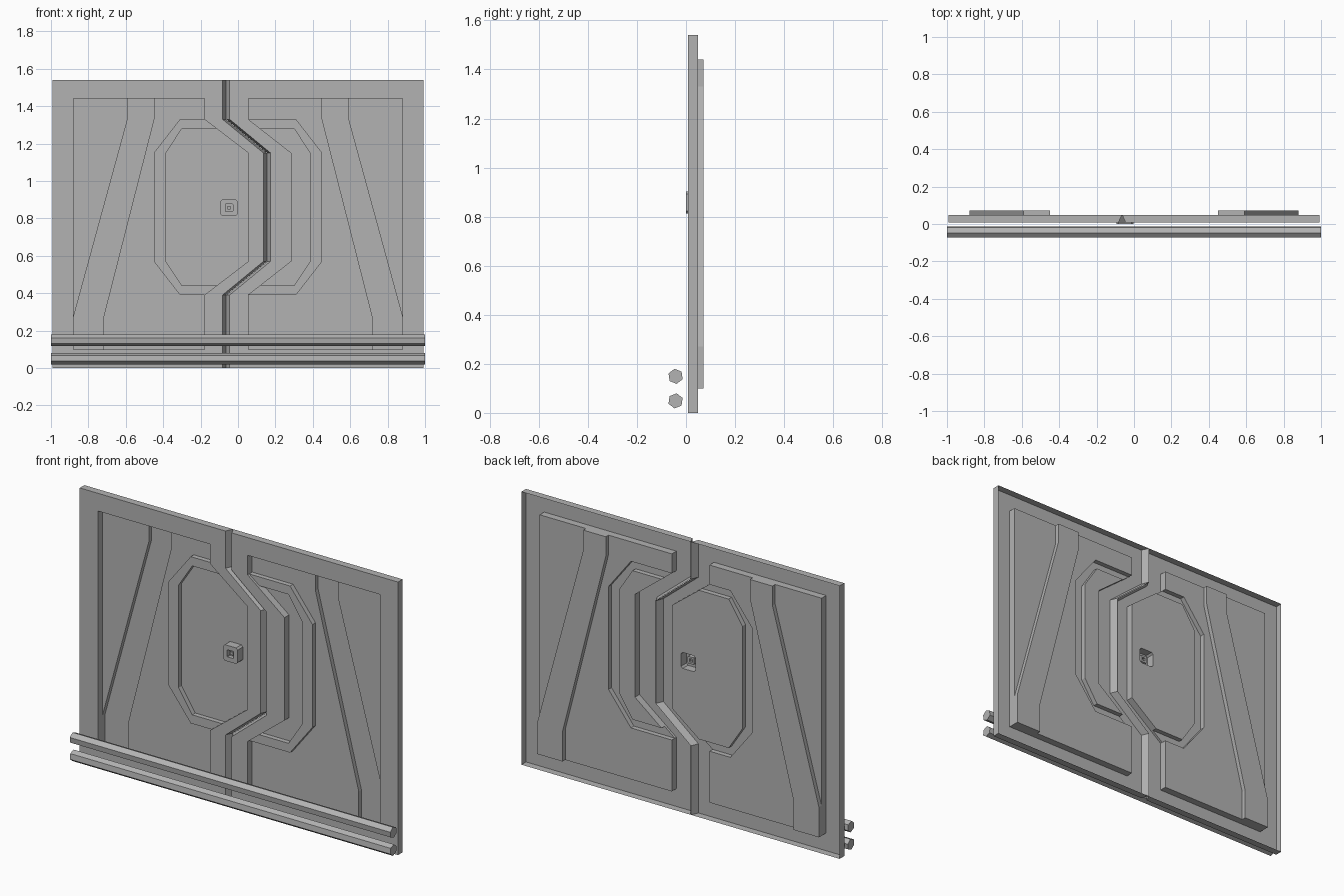
import bpy, bmesh, math
from mathutils import Vector
from mathutils.geometry import tessellate_polygon

cube = bpy.data.objects.get("Cube")
if cube:
    bpy.data.objects.remove(cube, do_unlink=True)

grey = bpy.data.materials.new("door_grey")
grey.use_nodes = True
colour = (0.45, 0.45, 0.45, 1)
grey.diffuse_color = colour
grey.node_tree.nodes["Principled BSDF"].inputs["Base Color"].default_value = colour

# Depths of the pressed sheet, front to back
FRONT, RING, PANEL, BAND = 0.0075, 0.021, 0.048, 0.072
FLANGE = 0.0485


def make_object(name, bm):
    mesh = bpy.data.meshes.new(name)
    bm.to_mesh(mesh)
    bm.free()
    mesh.materials.append(grey)
    obj = bpy.data.objects.new(name, mesh)
    bpy.context.collection.objects.link(obj)
    return obj


def pressed_sheet(name, regions, side, flange_point):
    """Flat regions at given depths, walls where depths differ, flange at free edges."""
    bm = bmesh.new()
    edges = {}

    def add_face(points):
        bm.faces.new([bm.verts.new((side * x, y, z)) for x, y, z in points])

    for depth, loops in regions:
        flat = [p for loop in loops for p in loop]
        for tri in tessellate_polygon([[Vector((x, z, 0)) for x, z in l] for l in loops]):
            add_face([(flat[i][0], depth, flat[i][1]) for i in tri])
        for loop in loops:
            for a, b in zip(loop, loop[1:] + loop[:1]):
                edges.setdefault(tuple(sorted((a, b))), []).append(depth)

    for (a, b), depths in edges.items():
        near = depths[0]
        if len(depths) == 1:
            c, d, far = flange_point(a), flange_point(b), FLANGE
        else:
            c, d, far = a, b, depths[1]
        if abs(near - far) > 1e-5:
            add_face([(a[0], near, a[1]), (b[0], near, b[1]),
                      (d[0], far, d[1]), (c[0], far, c[1])])

    bmesh.ops.remove_doubles(bm, verts=bm.verts, dist=1e-4)
    bmesh.ops.recalc_face_normals(bm, faces=bm.faces)
    frame = min(bm.faces, key=lambda f: f.calc_center_median().y + (1 - abs(f.normal.y)))
    if frame.normal.y > 0:
        bmesh.ops.reverse_faces(bm, faces=bm.faces)
    bmesh.ops.dissolve_limit(bm, angle_limit=0.01, verts=bm.verts, edges=bm.edges)
    return make_object(name, bm)


def chamfered_square(cx, cz, half, cut):
    k = half - cut
    corners = [(half, -k), (half, k), (k, half), (-k, half),
               (-half, k), (-half, -k), (-k, -half), (k, -half)]
    return [(cx + x, cz + z) for x, z in corners]


def door_leaf(name, side, top, mid, seam_top, seam_mid, handle):
    cut = top + (mid - top) * 0.05 / 0.18
    edge = -0.993
    seam = [(seam_top, 0), (seam_top, 0.39), (seam_mid, 0.57),
            (seam_mid, 1.15), (seam_top, 1.33), (seam_top, 1.54)]
    outline = [(edge, 0)] + seam + [(edge, 1.54)]
    recess = [(-0.88, 0.1), (-0.72, 0.1), (top, 0.1), (top, 0.39), (cut, 0.44),
              (mid, 0.57), (mid, 1.15), (cut, 1.28), (top, 1.33), (top, 1.44),
              (-0.45, 1.44), (-0.59, 1.44), (-0.88, 1.44), (-0.88, 0.27)]
    triangle = [(-0.88, 0.27), (-0.59, 1.33), (-0.59, 1.44), (-0.88, 1.44)]
    band = [(-0.59, 1.44), (-0.45, 1.44), (-0.45, 1.33), (-0.72, 0.27),
            (-0.72, 0.1), (-0.88, 0.1), (-0.88, 0.27), (-0.59, 1.33)]
    outer = [(top, 1.33), (-0.31, 1.33), (-0.45, 1.15),
             (-0.45, 0.57), (-0.31, 0.39), (top, 0.39)]
    inner = [(cut, 0.44), (-0.3, 0.44), (-0.385, 0.57),
             (-0.385, 1.15), (-0.3, 1.28), (cut, 1.28)]
    panel = ([(-0.45, 1.44), (top, 1.44)] + outer +
             [(top, 0.1), (-0.72, 0.1), (-0.72, 0.27), (-0.45, 1.33)])
    window = [inner + [(mid, 1.15), (mid, 0.57)]]
    regions = [(FRONT, [outline, recess]), (PANEL, [triangle]), (BAND, [band]),
               (PANEL, [panel]), (RING, [outer + inner]), (PANEL, window)]

    # Boxy handle with a stepped socket
    if handle:
        base, socket, stud = [chamfered_square(-0.048, 0.857, h, c)
                              for h, c in ((0.045, 0.01), (0.02, 0.003), (0.009, 0.001))]
        window.append(base)
        regions += [(0.001, [base, socket]), (0.025, [socket, stud]), (0.012, [stud])]

    # The seam flange slopes toward the other leaf
    def flange_point(p):
        return (p[0] + 0.018, p[1]) if p in seam else p

    return pressed_sheet(name, regions, side, flange_point)


door_leaf("door_leaf_right", 1, -0.18, 0.055, -0.083, 0.136, True)
door_leaf("door_leaf_left", -1, -0.055, -0.285, 0.045, -0.174, False)

# Hexagonal rails across the foot of the door
for name, z, turn in (("upper_rail", 0.149, 38), ("lower_rail", 0.049, 22)):
    bm = bmesh.new()
    ring = [math.radians(turn + 60 * i) for i in range(6)]
    end = bm.faces.new([bm.verts.new((-1, -0.0425 + 0.031 * math.cos(a),
                                      z + 0.031 * math.sin(a))) for a in ring])
    grown = bmesh.ops.extrude_face_region(bm, geom=[end], use_keep_orig=True)
    bmesh.ops.translate(bm, vec=(2, 0, 0),
                        verts=[v for v in grown["geom"] if isinstance(v, bmesh.types.BMVert)])
    bmesh.ops.recalc_face_normals(bm, faces=bm.faces)
    make_object(name, bm)
